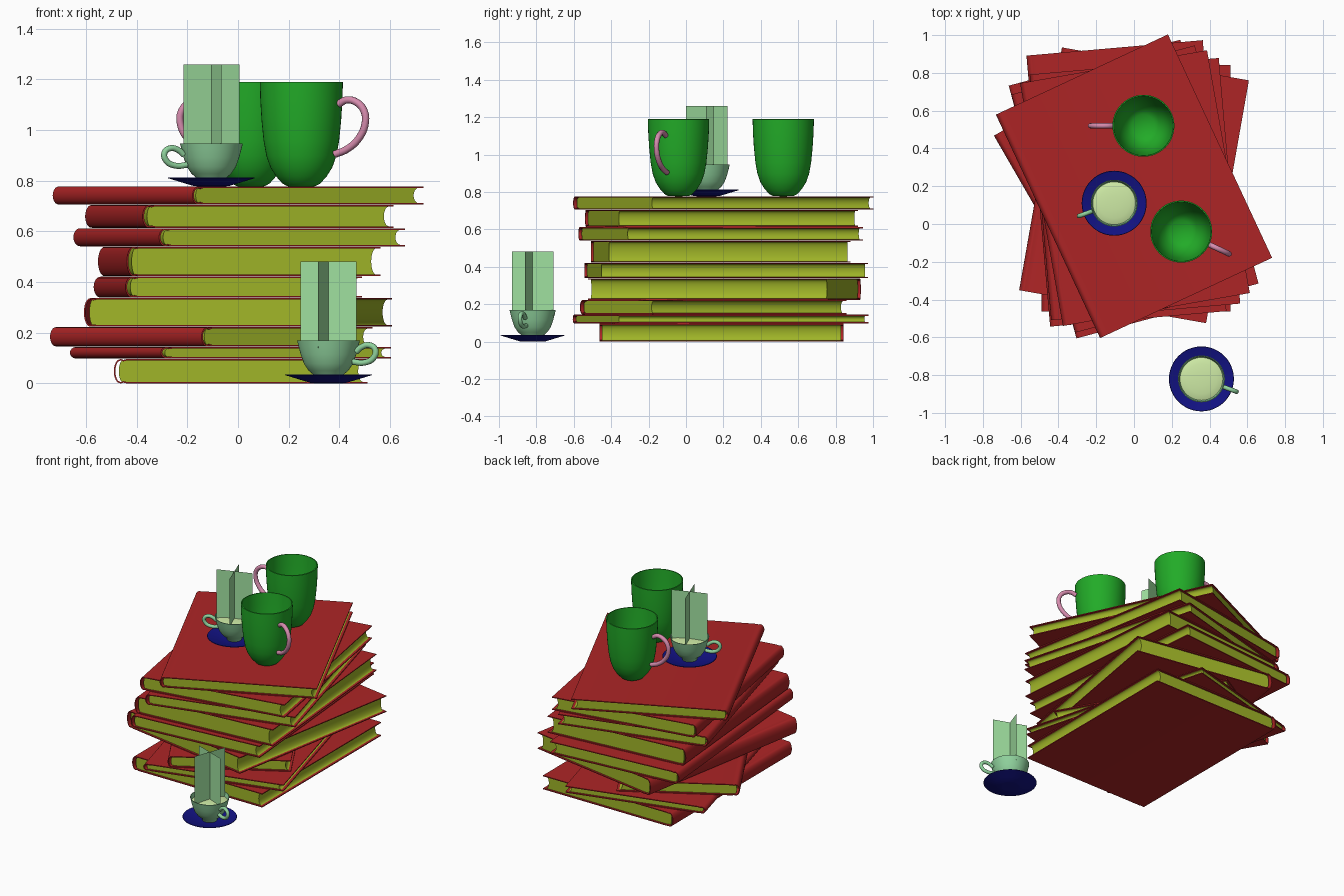
import bpy, bmesh, math

if "Cube" in bpy.data.objects:
    bpy.data.objects.remove(bpy.data.objects["Cube"])


def material(name, r, g, b):
    m = bpy.data.materials.new(name)
    m.diffuse_color = (r, g, b, 1)
    m.use_nodes = True
    m.node_tree.nodes["Principled BSDF"].inputs["Base Color"].default_value = m.diffuse_color
    return m


RED = material("cover_red", 0.42, 0.018, 0.019)
PAPER = material("page_yellow", 0.35, 0.46, 0.021)
GREEN = material("mug_green", 0.016, 0.41, 0.021)
PINK = material("handle_pink", 0.67, 0.26, 0.42)
BLUE = material("saucer_blue", 0.006, 0.006, 0.23)
MINT = material("cup_mint", 0.28, 0.65, 0.34)
TEA = material("tea_lime", 0.62, 0.83, 0.38)
STEAM = material("steam_green", 0.35, 0.75, 0.35)


def add_object(name, bm, mat, loc, angle, smooth=True):
    bmesh.ops.recalc_face_normals(bm, faces=bm.faces[:])
    me = bpy.data.meshes.new(name)
    bm.to_mesh(me)
    bm.free()
    ob = bpy.data.objects.new(name, me)
    bpy.context.collection.objects.link(ob)
    me.materials.append(mat)
    ob.location = loc
    ob.rotation_euler.z = math.radians(angle)
    if smooth:
        bpy.ops.object.select_all(action='DESELECT')
        ob.select_set(True)
        bpy.context.view_layer.objects.active = ob
        bpy.ops.object.shade_smooth_by_angle(angle=math.radians(35))
    return ob


def prism(name, outline, depth, mat, loc, angle):
    """Extrude a closed x-z outline along y."""
    bm = bmesh.new()
    face = bm.faces.new([bm.verts.new((x, -depth / 2, z)) for x, z in outline])
    ext = bmesh.ops.extrude_face_region(bm, geom=[face])["geom"]
    bmesh.ops.translate(bm, vec=(0, depth, 0),
                        verts=[v for v in ext if isinstance(v, bmesh.types.BMVert)])
    return add_object(name, bm, mat, loc, angle)


def lathe(name, profile, mat, loc, steps=48):
    """Spin an r-z profile around z."""
    bm = bmesh.new()
    vs = [bm.verts.new((r, 0, z)) for r, z in profile]
    es = [bm.edges.new(p) for p in zip(vs, vs[1:])]
    bmesh.ops.spin(bm, geom=vs + es, cent=(0, 0, 0), axis=(0, 0, 1),
                   angle=math.tau, steps=steps)
    bmesh.ops.remove_doubles(bm, verts=bm.verts[:], dist=0.0004)
    return add_object(name, bm, mat, loc, 0)


def tube(name, path, radius, mat, loc, angle):
    """Round handle following a smooth r-z path."""
    cu = bpy.data.curves.new(name, 'CURVE')
    cu.dimensions = '3D'
    cu.bevel_depth, cu.bevel_resolution, cu.resolution_u = radius, 3, 6
    sp = cu.splines.new('BEZIER')
    sp.bezier_points.add(len(path) - 1)
    for p, (r, z) in zip(sp.bezier_points, path):
        p.co = (r, 0, z)
        p.handle_left_type = p.handle_right_type = 'AUTO'
    cu.use_fill_caps = True
    cu.materials.append(mat)
    ob = bpy.data.objects.new(name, cu)
    bpy.context.collection.objects.link(ob)
    ob.location = loc
    ob.rotation_euler.z = math.radians(angle)


ARC = [math.pi / 2 - math.pi * i / 12 for i in range(13)]


def book(i, x, y, z0, z1, w, d, angle):
    k, a, t = (z1 - z0) / 2, w / 2, 0.006
    loc = (x, y, (z0 + z1) / 2)

    # cover: two boards, hinge grooves and a rounded spine
    def shell(o):
        top = [(a, k - o), (0.05 - a, k - o), (0.038 - a, k - o - 0.003), (0.028 - a, k - o)]
        spine = [(0.026 - a - (0.026 - o) * math.cos(p), (k - o) * math.sin(p)) for p in ARC[1:-1]]
        return top + spine + [(px, -pz) for px, pz in reversed(top)]
    prism(f"book_cover_{i}", shell(0) + shell(t)[::-1], d, RED, loc, angle)

    # pages: hollow fore edge, rounded back
    h = k - t
    fore = [(a - 0.016 - 0.02 * math.cos(p), h * math.sin(p)) for p in ARC]
    back = [(0.034 - a - 0.014 * math.cos(p), h * math.sin(p)) for p in reversed(ARC)]
    prism(f"book_pages_{i}", fore + back, d - 0.026, PAPER, loc, angle)


# stack of books: x, y, bottom, top, width, depth, turn
BOOKS = [
    (0.01, 0.19, 0.0, 0.096, 1.0, 1.305, 0),
    (-0.03, 0.185, 0.098, 0.144, 0.94, 1.385, 15),
    (-0.105, 0.145, 0.146, 0.222, 0.78, 1.195, 30),
    (0.0, 0.205, 0.224, 0.337, 1.005, 1.305, -10),
    (-0.04, 0.215, 0.339, 0.421, 0.937, 1.44, 5),
    (0.005, 0.185, 0.423, 0.539, 1.005, 1.305, 5),
    (0.005, 0.185, 0.541, 0.612, 1.005, 1.305, 15),
    (0.005, 0.19, 0.614, 0.704, 1.005, 1.305, 10),
    (0.0, 0.2, 0.706, 0.777, 1.005, 1.305, 25),
]
for n, b in enumerate(BOOKS, 1):
    book(n, *b)


def mug(i, x, y, z, angle):
    loc = (x, y, z)
    lathe(f"mug_{i}", [
        (0, 0), (0.055, 0.001), (0.075, 0.012), (0.1, 0.04), (0.122, 0.075), (0.138, 0.12),
        (0.149, 0.18), (0.157, 0.26), (0.162, 0.34), (0.164, 0.412),
        (0.157, 0.413), (0.154, 0.34), (0.149, 0.26), (0.141, 0.18), (0.13, 0.12),
        (0.112, 0.075), (0.088, 0.04), (0.06, 0.018), (0, 0.012)], GREEN, loc)
    tube(f"mug_handle_{i}", [
        (0.162, 0.325), (0.195, 0.341), (0.235, 0.335), (0.272, 0.3), (0.278, 0.25),
        (0.25, 0.19), (0.2, 0.148), (0.146, 0.127)], 0.0145, PINK, loc, angle)


mug(1, 0.25, -0.04, 0.777, -25)
mug(2, 0.05, 0.52, 0.777, 180)


def teacup(i, x, y, z, angle):
    loc = (x, y, z)
    lathe(f"saucer_{i}", [
        (0, 0.004), (0.05, 0.0), (0.07, 0.002), (0.11, 0.014), (0.172, 0.033),
        (0.17, 0.036), (0.11, 0.02), (0.065, 0.01), (0, 0.009)], BLUE, loc)
    lathe(f"teacup_{i}", [
        (0, 0.012), (0.046, 0.012), (0.054, 0.03), (0.078, 0.05), (0.097, 0.078),
        (0.11, 0.115), (0.118, 0.145), (0.124, 0.17),
        (0.12, 0.17), (0.114, 0.145), (0.105, 0.115), (0.091, 0.08),
        (0.07, 0.055), (0.04, 0.035), (0, 0.03)], MINT, loc)
    # tea surface, slightly domed
    lathe(f"tea_{i}", [(0, 0.155), (0.04, 0.154), (0.08, 0.151), (0.105, 0.146),
                       (0.115, 0.142)], TEA, loc)
    tube(f"teacup_handle_{i}", [
        (0.116, 0.125), (0.138, 0.143), (0.172, 0.151), (0.197, 0.132),
        (0.188, 0.1), (0.15, 0.082), (0.103, 0.085)], 0.012, MINT, loc, angle)
    # steam: two crossed upright sheets
    bm = bmesh.new()
    for s in (0, 1):
        q = [(-0.118, 0.14), (0.118, 0.14), (0.118, 0.482), (-0.118, 0.482)]
        bm.faces.new([bm.verts.new((0, r, h) if s else (r, 0, h)) for r, h in q])
    add_object(f"steam_{i}", bm, STEAM, loc, angle, smooth=False)


teacup(1, -0.105, 0.11, 0.777, 200)
teacup(2, 0.357, -0.82, 0.0, -20)
